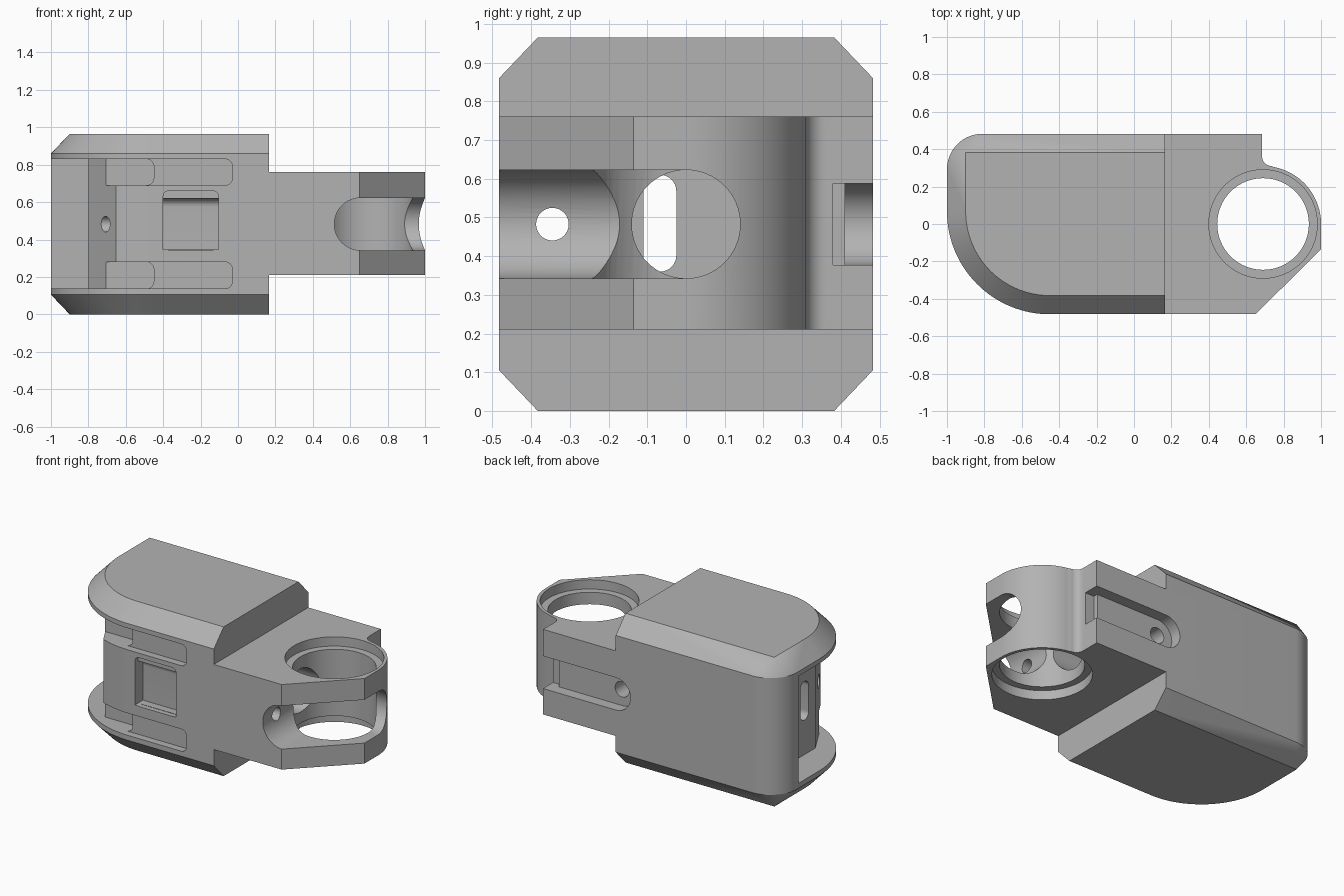
import bpy, bmesh, math
from mathutils import Vector

if "Cube" in bpy.data.objects:
    bpy.data.objects.remove(bpy.data.objects["Cube"], do_unlink=True)

MID = 0.4825           # mid height
BORE = (0.69, 0.0)     # bore centre in plan

grey = bpy.data.materials.new("plain_grey")
grey.use_nodes = True
grey.diffuse_color = (0.45, 0.45, 0.45, 1)
grey.node_tree.nodes["Principled BSDF"].inputs["Base Color"].default_value = (0.45, 0.45, 0.45, 1)


def arc(cx, cy, r, start, end, n=24):
    angles = [math.radians(start + (end - start) * i / n) for i in range(n + 1)]
    return [(cx + r * math.cos(a), cy + r * math.sin(a)) for a in angles]


def circle(cx, cy, r):
    return arc(cx, cy, r, 0, 360, 64)[:-1]


def rounded_rect(x0, x1, z0, z1, r):
    return (arc(x1 - r, z1 - r, r, 0, 90, 8) + arc(x0 + r, z1 - r, r, 90, 180, 8)
            + arc(x0 + r, z0 + r, r, 180, 270, 8) + arc(x1 - r, z0 + r, r, 270, 360, 8))


def make_object(name, bm):
    bmesh.ops.recalc_face_normals(bm, faces=bm.faces)
    mesh = bpy.data.meshes.new(name)
    bm.to_mesh(mesh)
    bm.free()
    mesh.materials.append(grey)
    obj = bpy.data.objects.new(name, mesh)
    bpy.context.collection.objects.link(obj)
    return obj


def prism(name, points, axis, a, b):
    """Extrude a flat outline along x, y or z from a to b."""
    place = {"x": lambda p, d: (d, p[0], p[1]),
             "y": lambda p, d: (p[0], d, p[1]),
             "z": lambda p, d: (p[0], p[1], d)}[axis]
    bm = bmesh.new()
    low = [bm.verts.new(place(p, a)) for p in points]
    high = [bm.verts.new(place(p, b)) for p in points]
    bm.faces.new(low)
    bm.faces.new(high)
    for i in range(len(points)):
        j = (i + 1) % len(points)
        bm.faces.new((low[i], low[j], high[j], high[i]))
    return make_object(name, bm)


def combine(target, tool, operation):
    mod = target.modifiers.new(tool.name, "BOOLEAN")
    mod.operation = operation
    mod.solver = "EXACT"
    mod.object = tool
    bpy.context.view_layer.objects.active = target
    bpy.ops.object.modifier_apply(modifier=mod.name)
    bpy.data.objects.remove(tool, do_unlink=True)


# Main body: rounded plan with chamfered top and bottom rims
outer = ([(0.165, -0.4825), (0.165, 0.4825)] + arc(-0.81, 0.2925, 0.19, 90, 180, 16)
         + arc(-0.45, 0.0675, 0.55, 180, 270, 32))
inner = ([(0.165, -0.3825), (0.165, 0.3825), (-0.9, 0.3825)]
         + arc(-0.45, 0.0675, 0.45, 180, 270, 32))
bm = bmesh.new()
for ring, heights in ((outer, (0.105, 0.86)), (inner, (0.0, 0.965))):
    for z in heights:
        for x, y in ring:
            bm.verts.new((x, y, z))
hull = bmesh.ops.convex_hull(bm, input=bm.verts)
bmesh.ops.delete(bm, geom=[v for v in bm.verts if not v.link_faces], context="VERTS")
bmesh.ops.dissolve_limit(bm, angle_limit=0.005, verts=bm.verts, edges=bm.edges)
housing = make_object("housing", bm)

# Arm with the round boss at its end
arm_outline = ([(0.0, -0.4825), (0.65, -0.4825), (1.0, -0.135)]
               + arc(*BORE, 0.31, 0, 80, 28)
               + arc(0.735, 0.36, 0.05, 270, 180, 8)
               + [(0.685, 0.4825), (0.0, 0.4825)])
combine(housing, prism("arm", arm_outline, "z", 0.21, 0.76), "UNION")

cutters = []


def cut(name, points, axis, a, b):
    cutters.append(prism(name, points, axis, a, b))


# End recess between the two flanges
cut("end_recess", [(-1.2, 0.28), (-0.8, 0.28), (-0.8, -0.18), (-0.655, -0.44),
                   (-0.6, -0.54), (-1.2, -0.6)], "z", 0.137, 0.83)

# Vertical bore with a counterbore at each end
cut("bore", circle(*BORE, 0.245), "z", 0.1, 0.9)
cut("upper_counterbore", circle(*BORE, 0.29), "z", 0.70, 0.9)
cut("lower_counterbore", circle(*BORE, 0.29), "z", 0.1, 0.27)

# Side slot on the angled corner, and the long cross hole
cut("corner_slot", [(1.2, MID - 0.14), (1.2, MID + 0.14)]
    + arc(0.655, MID, 0.14, 90, 270, 32), "y", -0.7, 0.0)
cut("cross_hole", circle(0, MID, 0.14), "x", -0.68, 1.2)
cut("end_slot", rounded_rect(-0.11, -0.025, 0.36, 0.61, 0.042), "x", -0.9, -0.6)
cut("side_pin_hole", circle(-0.345, MID, 0.042), "x", -0.9, 0.7)

# Stepped pockets near both flanges
for low, high, label in ((0.69, 0.83, "upper"), (0.137, 0.28, "lower")):
    cut(label + "_shallow_pocket", rounded_rect(-1.1, -0.03, low, high, 0.04), "y", -0.6, -0.435)
    cut(label + "_deep_pocket", rounded_rect(-1.1, -0.45, low, high, 0.04), "y", -0.6, -0.35)

# Front window pocket with a curved ceiling
cut("window_rim", rounded_rect(-0.4, -0.105, 0.345, 0.66, 0.03), "y", -0.6, -0.45)
cut("window_floor", [(-0.6, 0.347), (-0.4, 0.347), (-0.4, 0.575)]
    + arc(-0.445, 0.575, 0.045, 0, 90, 10)[1:] + [(-0.6, 0.62)], "x", -0.4, -0.105)

# Back slot with a deeper open end and a pin hole
cut("back_slot", [(0.8, MID - 0.105), (0.8, MID + 0.105)]
    + arc(0.165, MID, 0.105, 90, 270, 24), "y", 0.41, 0.6)
cut("back_slot_end", [(0.62, MID - 0.105), (0.8, MID - 0.105),
                      (0.8, MID + 0.105), (0.62, MID + 0.105)], "y", 0.38, 0.6)
cut("back_pin_hole", circle(0.17, MID, 0.05), "y", 0.25, 0.6)

# Conical front hole
bm = bmesh.new()
bmesh.ops.create_cone(bm, cap_ends=True, segments=40, radius1=0.075, radius2=0.01, depth=0.16)
for v in bm.verts:
    v.co = Vector((v.co.x - 0.52, v.co.z - 0.44, v.co.y + MID))
cutters.append(make_object("front_cone_hole", bm))

for tool in cutters:
    combine(housing, tool, "DIFFERENCE")

# Smooth the round surfaces and keep the edges crisp
bpy.ops.object.select_all(action="DESELECT")
housing.select_set(True)
bpy.context.view_layer.objects.active = housing
bpy.ops.object.shade_smooth_by_angle(angle=math.radians(25))
